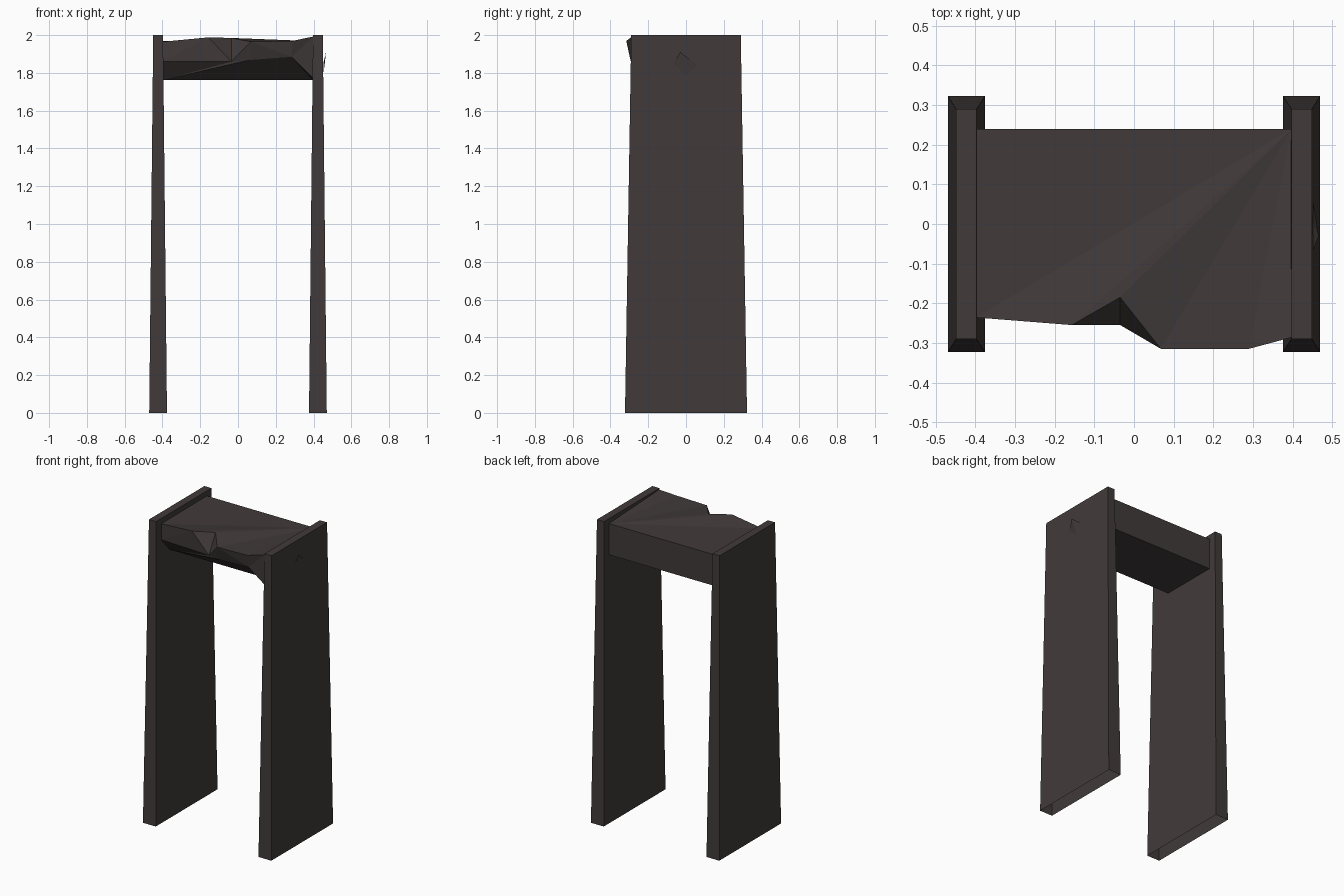
import bpy

if "Cube" in bpy.data.objects:
    bpy.data.objects.remove(bpy.data.objects["Cube"])

stone = bpy.data.materials.new("dark_stone")
stone.diffuse_color = (0.053, 0.043, 0.042, 1)
stone.use_nodes = True
stone.node_tree.nodes["Principled BSDF"].inputs["Base Color"].default_value = stone.diffuse_color


def add_mesh(name, verts, faces):
    me = bpy.data.meshes.new(name)
    me.from_pydata(verts, [], faces)
    me.materials.append(stone)
    ob = bpy.data.objects.new(name, me)
    bpy.context.collection.objects.link(ob)
    return ob


def rect(x0, x1, y, z):
    return [(x0, -y, z), (x1, -y, z), (x1, y, z), (x0, y, z)]


# Tapered upright slabs, open underneath
for side, name in ((1, "right_pillar"), (-1, "left_pillar")):
    verts = rect(0.376, 0.470, 0.323, 0) + rect(0.397, 0.449, 0.29, 2)
    faces = [(i, (i + 1) % 4, 4 + (i + 1) % 4, 4 + i) for i in range(4)] + [(4, 5, 6, 7)]
    if side < 0:
        verts = [(-x, y, z) for x, y, z in verts]
        faces = [f[::-1] for f in faces]
    add_mesh(name, verts, faces)

# Lintel with a broken front: upper rim, lower rim, then the straight edges
E = 0.398
upper = [(-E, -0.236, 1.965), (-0.157, -0.255, 1.988), (-0.035, -0.185, 1.985),
         (0.068, -0.315, 1.965), (0.29, -0.315, 1.97), (E, -0.286, 1.992)]
lower = [(-E, -0.236, 1.86), (-0.035, -0.255, 1.86),
         (0.06, -0.28, 1.868), (0.285, -0.298, 1.885), (E, -0.27, 1.772)]
straight = [(-E, -0.15, 1.762), (E, -0.15, 1.762), (E, 0.24, 1.762), (-E, 0.24, 1.762),
            (E, 0.24, 1.968), (-E, 0.24, 1.968)]
# indices: upper 0-5, lower 6-10, straight 11-16
faces = [(15, 16, 0)] + [(15, i, i + 1) for i in range(5)]            # top fan
faces += [(0, 6, 1), (6, 7, 1), (1, 7, 2), (2, 7, 3), (7, 8, 3),
          (3, 8, 9), (3, 9, 4), (4, 9, 5), (9, 10, 5)]                # chipped front
faces += [(6, 11, 7), (7, 11, 8), (8, 11, 9), (9, 11, 12), (9, 12, 10)]  # sloping underside
faces += [(11, 14, 13, 12), (13, 14, 16, 15)]                         # bottom and back
add_mesh("lintel", upper + lower + straight, faces)

# Small raised chip on the outer face of the right pillar
add_mesh("pillar_chip",
         [(0.466, -0.03, 1.91), (0.4515, -0.068, 1.85), (0.452, 0, 1.787), (0.4515, 0.06, 1.84)],
         [(0, 1, 2), (0, 2, 3)])
